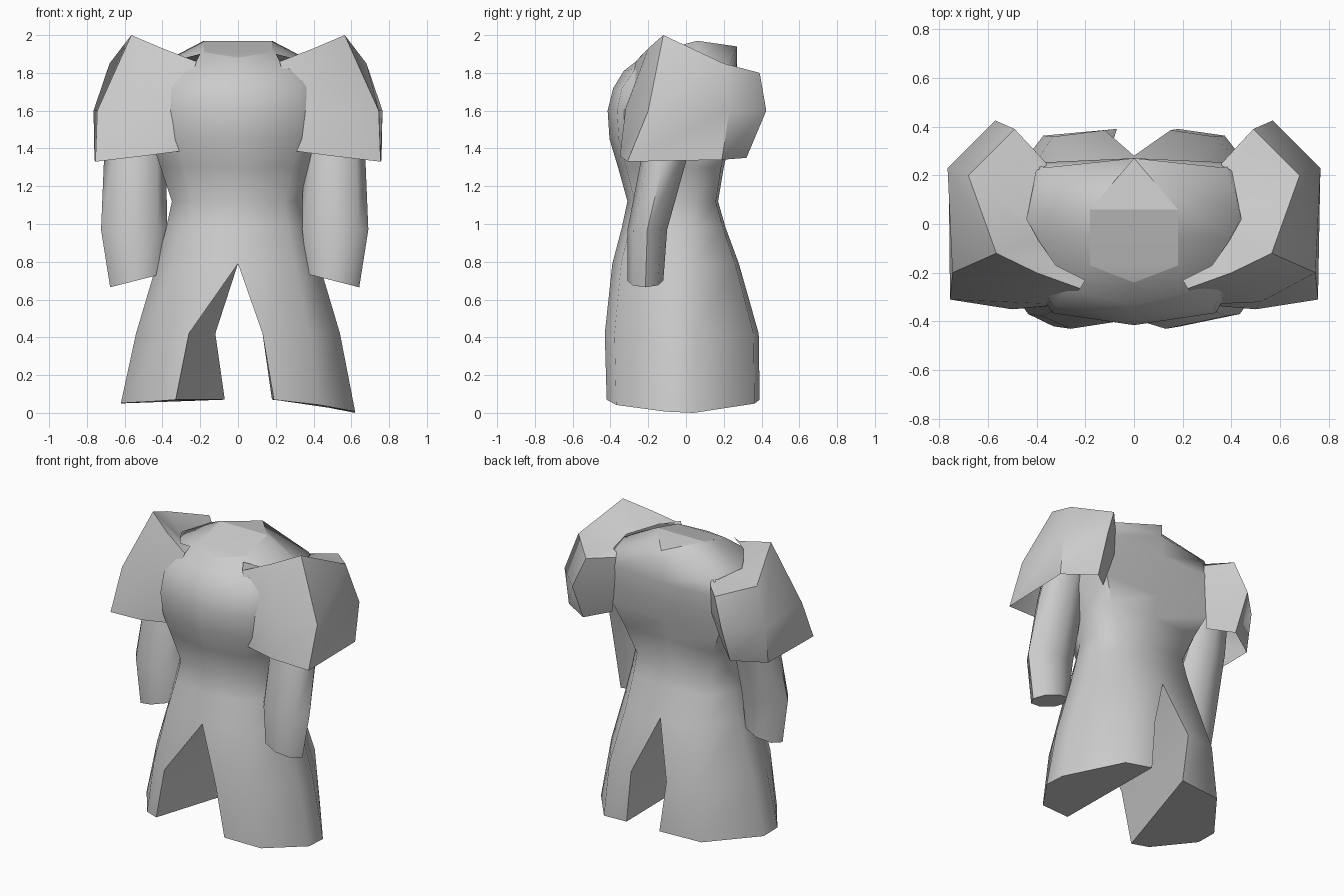
import bpy, bmesh, math

cube = bpy.data.objects.get("Cube")
if cube:
    bpy.data.objects.remove(cube)

cloth = bpy.data.materials.new("plain grey cloth")
cloth.use_nodes = True
GREY = (0.6, 0.6, 0.6, 1)
cloth.diffuse_color = GREY
cloth.node_tree.nodes["Principled BSDF"].inputs["Base Color"].default_value = GREY


def loft(bm, rows, side=1, closed=False):
    """Skin rows of points; side=-1 mirrors across x and keeps faces outward."""
    grid = [[bm.verts.new((side * x, y, z)) for x, y, z in row] for row in rows]
    count = len(rows[0])
    for low, high in zip(grid, grid[1:]):
        for i in range(count if closed else count - 1):
            j = (i + 1) % count
            quad = [low[i], low[j], high[j], high[i]]
            bm.faces.new(quad if side > 0 else quad[::-1])
    return grid


def close_bottom(bm, ring, side):
    bm.faces.new(ring[::-1] if side > 0 else ring)


def finish(bm, name, angle):
    mesh = bpy.data.meshes.new(name)
    bm.to_mesh(mesh)
    bm.free()
    obj = bpy.data.objects.new(name, mesh)
    bpy.context.collection.objects.link(obj)
    mesh.materials.append(cloth)
    bpy.ops.object.select_all(action='DESELECT')
    obj.select_set(True)
    bpy.context.view_layer.objects.active = obj
    bpy.ops.object.shade_smooth_by_angle(angle=math.radians(angle))


def half_ring(z, width, front, back, corner=.62, slit_f=0, slit_b=0, drop=0):
    """Half a body section, from the front middle round the side to the back."""
    return [(slit_f, front, z), (width * .7, front * .88, z - drop * .4),
            (width, -.11, z - drop * .9), (width, .04, z - drop),
            (width * corner, back * .93, z - drop * .3), (slit_b, back, z)]


# Torso sections: height, half width, front, back, back corner
TORSO = [(.79, .43, -.39, .28, .64), (.98, .38, -.34, .21, .7), (1.12, .35, -.31, .17, .75),
         (1.3, .41, -.36, .2, .82), (1.45, .46, -.405, .235, .88), (1.6, .48, -.415, .26, .88),
         (1.72, .47, -.385, .27, .88)]
SHOULDER = [(0, -.33, 1.81), (.27, -.27, 1.82), (.41, -.06, 1.83), (.43, .06, 1.84),
            (.38, .23, 1.84), (0, .27, 1.86)]
NECK = [(0, -.24, 1.88), (.18, -.17, 1.91), (.18, -.05, 1.941), (.18, .06, 1.97),
        (.09, .165, 1.955), (0, .27, 1.94)]

# Leg openings for each side: front hem, front knee, back hem, back knee, hem drop
LEGS = {1: (.19, .13, .18, .15, .07), -1: (.33, .26, .07, .12, .02)}

body = bmesh.new()
for side, (hem_f, knee_f, hem_b, knee_b, drop) in LEGS.items():
    torso = [half_ring(*t) for t in TORSO]
    hem = half_ring(.07, .62, -.42, .39, .6, hem_f, hem_b, drop)
    knee = half_ring(.42, .54, -.43, .385, .62, knee_f, knee_b)
    # Legs are closed tubes with an inner wall, meeting along a ridge
    leg = loft(body, [hem, knee, torso[0]], side, closed=True)
    close_bottom(body, leg[0], side)
    loft(body, torso + [SHOULDER, NECK], side)
bmesh.ops.remove_doubles(body, verts=body.verts, dist=.001)
finish(body, "robe_body", 62)

# Neck cover: flat strips across the collar
cover = bmesh.new()
rim = [NECK[i] for i in (0, 1, 3, 5)]
loft(cover, [[(-x, y, z), (x, y, z)] for x, y, z in rim])
bmesh.ops.remove_doubles(cover, verts=cover.verts, dist=.001)
finish(cover, "neck_cover", 20)

# Shoulder guards: open shells, rows run from the lower rim to the collar edge
GUARD = [
    [(.27, -.33, 1.39), (.5, -.35, 1.36), (.755, -.31, 1.33), (.76, .19, 1.34), (.56, .32, 1.35), (.42, .2, 1.38)],
    [(.29, -.33, 1.6), (.52, -.32, 1.61), (.745, -.2, 1.6), (.765, .23, 1.6), (.57, .425, 1.6), (.37, .25, 1.6)],
    [(.22, -.265, 1.86), (.4, -.2, 1.93), (.565, -.12, 2.0), (.68, .2, 1.85), (.49, .39, 1.8), (.36, .25, 1.79)],
    [(.2, -.23, 1.9), (.32, -.17, 1.87), (.39, -.07, 1.85), (.44, .02, 1.84), (.4, .22, 1.83), (.36, .24, 1.82)],
]
for side, name in ((1, "left_shoulder_guard"), (-1, "right_shoulder_guard")):
    bm = bmesh.new()
    loft(bm, GUARD, side)
    finish(bm, name, 50)

# Sleeves: centre x, centre y, half width, half depth, height
SLEEVE = [(.505, -.215, .137, .095, .7), (.515, -.205, .175, .105, .97),
          (.51, -.12, .165, .12, 1.33), (.5, -.06, .14, .13, 1.6)]
TURNS = [math.tau * i / 8 for i in range(8)]
for side, name, out, back in ((1, "left_sleeve", 0, 0), (-1, "right_sleeve", .035, .13)):
    rows = []
    for cx, cy, w, d, z in SLEEVE:
        tilt = .035 if z < .8 else 0
        rows.append([(cx + out + w * math.cos(a), cy + back + d * math.sin(a),
                      z - tilt * math.cos(a)) for a in TURNS])
    bm = bmesh.new()
    tube = loft(bm, rows, side, closed=True)
    close_bottom(bm, tube[0], side)
    finish(bm, name, 55)
